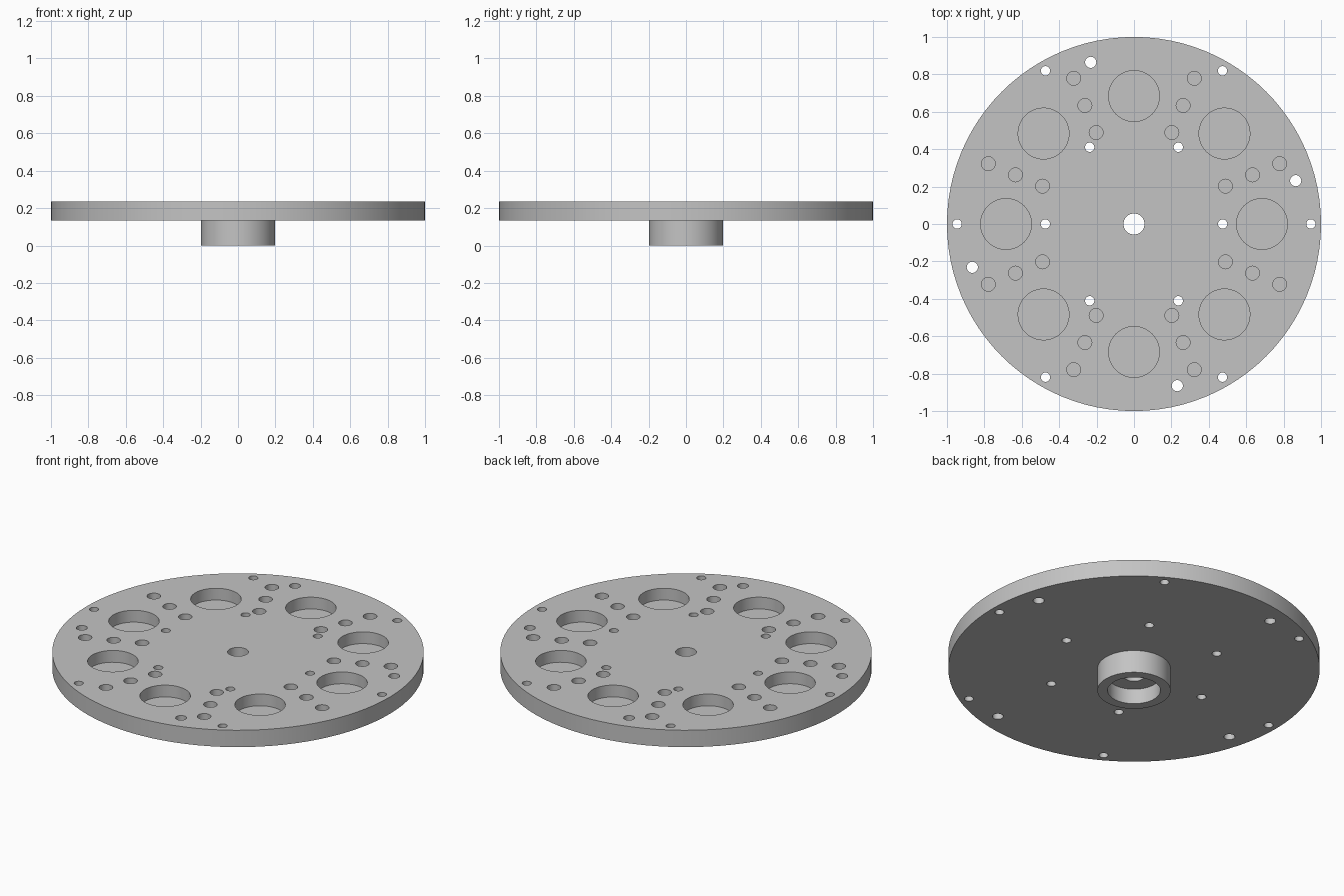
import bpy, bmesh
from math import cos, sin, pi, radians
from mathutils import Matrix

cube = bpy.data.objects.get("Cube")
if cube:
    bpy.data.objects.remove(cube, do_unlink=True)

TOP, UNDERSIDE = 0.235, 0.135
POCKET_FLOOR = 0.165

grey = bpy.data.materials.new("machined grey")
grey.use_nodes = True
colour = (0.55, 0.55, 0.55, 1)
grey.diffuse_color = colour
grey.node_tree.nodes["Principled BSDF"].inputs["Base Color"].default_value = colour


def add_object(name, bm):
    bmesh.ops.recalc_face_normals(bm, faces=bm.faces)
    mesh = bpy.data.meshes.new(name)
    bm.to_mesh(mesh)
    bm.free()
    mesh.materials.append(grey)
    obj = bpy.data.objects.new(name, mesh)
    bpy.context.collection.objects.link(obj)
    return obj


def lathe(name, profile, segments):
    """Turn a closed (radius, height) profile around the z axis."""
    bm = bmesh.new()
    verts = [bm.verts.new((r, 0, z)) for r, z in profile]
    edges = [bm.edges.new((v, verts[i - 1])) for i, v in enumerate(verts)]
    bmesh.ops.spin(bm, geom=verts + edges, cent=(0, 0, 0), axis=(0, 0, 1),
                   angle=2 * pi, steps=segments, use_merge=True)
    bmesh.ops.remove_doubles(bm, verts=bm.verts, dist=0.0001)
    return add_object(name, bm)


def ring_of_holes(bm, count, ring, radius, floor, start=0.0, segments=24):
    """Add a circle of drill cylinders that reach from floor to above the top."""
    height = TOP + 0.05 - floor
    for i in range(count):
        a = radians(start) + 2 * pi * i / count
        place = Matrix.Translation((ring * cos(a), ring * sin(a), floor + height / 2))
        bmesh.ops.create_cone(bm, cap_ends=True, segments=segments, radius1=radius,
                              radius2=radius, depth=height, matrix=place)


# Disc, underside hub, hub bore and centre hole as one turned body
plate = lathe("round_plate_with_hub", [
    (0.056, TOP), (1, TOP), (1, UNDERSIDE), (0.197, UNDERSIDE),
    (0.197, 0), (0.142, 0), (0.142, 0.09), (0.056, 0.09)], 96)

# Drills for the pockets and holes
bm = bmesh.new()
ring_of_holes(bm, 8, 0.684, 0.136, POCKET_FLOOR, segments=48)       # large pockets
for ring in (0.529, 0.686, 0.843):                                  # blind holes
    ring_of_holes(bm, 8, ring, 0.037, POCKET_FLOOR, start=22.5)
through = UNDERSIDE - 0.05
ring_of_holes(bm, 6, 0.946, 0.025, through)                         # outer bolt holes
ring_of_holes(bm, 6, 0.474, 0.025, through)                         # inner bolt holes
ring_of_holes(bm, 4, 0.895, 0.03, through, start=15)                # mounting holes
drills = add_object("drill_cutter", bm)
drills.hide_render = True

# Cut the holes, then drop the cutter
cut = plate.modifiers.new("Holes", "BOOLEAN")
cut.operation = "DIFFERENCE"
cut.solver = "EXACT"
cut.object = drills
bpy.ops.object.select_all(action="DESELECT")
plate.select_set(True)
bpy.context.view_layer.objects.active = plate
bpy.ops.object.modifier_apply(modifier=cut.name)
bpy.data.objects.remove(drills, do_unlink=True)

bpy.ops.object.shade_smooth_by_angle(angle=radians(30))
